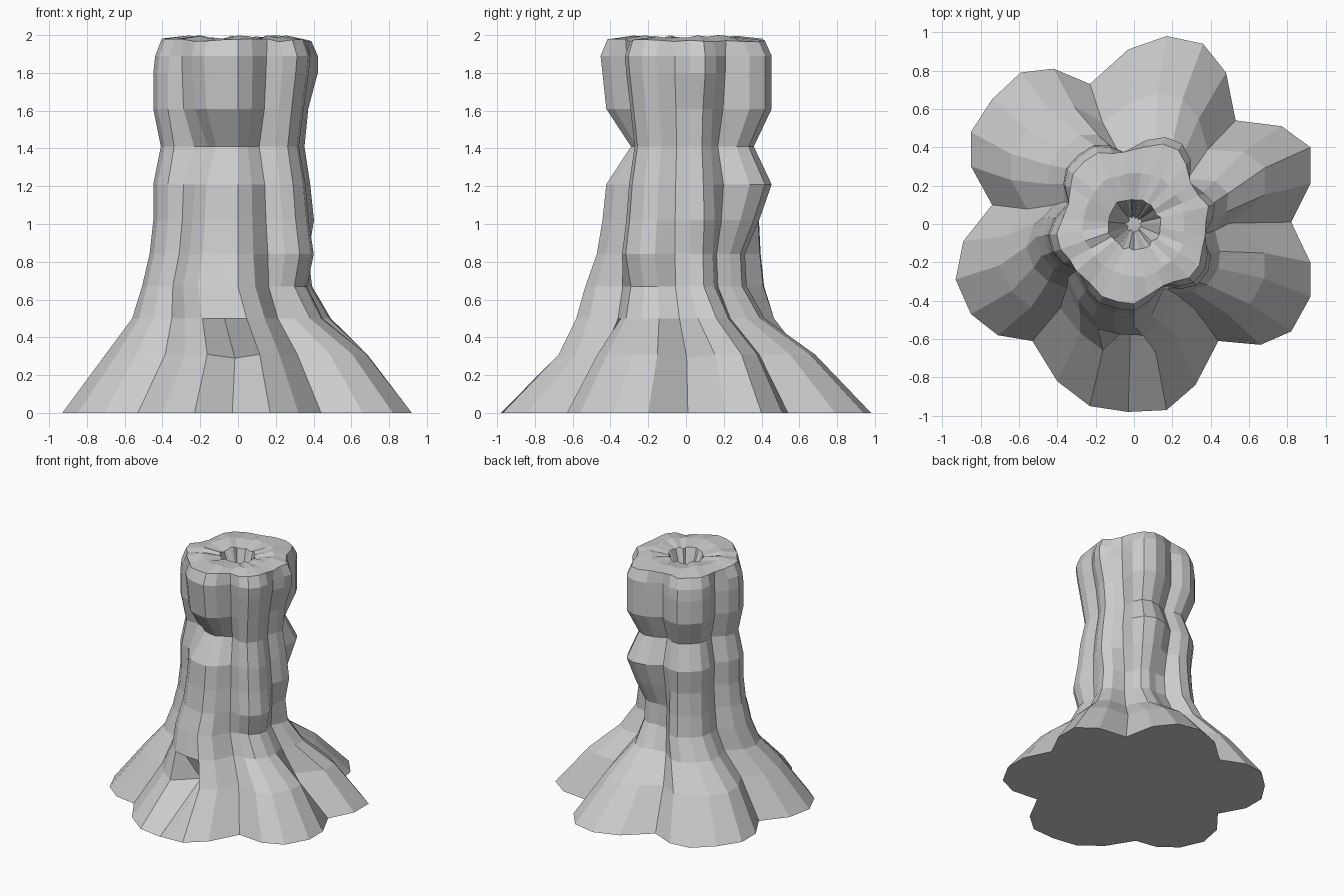
import bpy, bmesh, math, random
from mathutils import Matrix, Vector

if "Cube" in bpy.data.objects:
    bpy.data.objects.remove(bpy.data.objects["Cube"])

random.seed(4)

# Flower-shaped foot outline: six root lobes, valley points listed in VALLEYS
BASE = [(.92, .40), (.77, .51), (.53, .54), (.48, .79), (.36, .94), (.17, .98),
        (-.03, .91), (-.23, .73), (-.42, .81), (-.59, .79), (-.74, .65),
        (-.85, .48), (-.85, .30), (-.74, .10), (-.89, -.09), (-.93, -.29),
        (-.85, -.47), (-.71, -.58), (-.53, -.61), (-.40, -.82), (-.23, -.95),
        (-.03, -.98), (.17, -.97), (.32, -.84), (.44, -.61), (.66, -.63),
        (.82, -.56), (.92, -.38), (.92, -.20), (.82, .01), (.92, .21)]
VALLEYS = [2, 7, 13, 18, 24, 29]
N = len(BASE)

# Reach of each lobe at each height (right, back, back-left, left, front, front-right)
Z = [0, .31, .50, .67, .84, 1.02, 1.21, 1.41, 1.61, 1.80, 1.89]
REACH = [
    [.97, .72, .50, .39, .37, .40, .38, .35, .37, .42, .42],
    [.99, .69, .43, .34, .33, .41, .48, .38, .48, .48, .48],
    [.98, .74, .54, .46, .44, .43, .45, .38, .46, .46, .45],
    [.97, .73, .57, .51, .47, .45, .45, .41, .45, .45, .44],
    [.98, .68, .58, .53, .47, .44, .42, .29, .42, .44, .45],
    [1.0, .74, .50, .42, .46, .43, .41, .37, .40, .43, .44]]
TWIST = math.radians(-10)


def lobes_of(i):
    """Lobes that a point of the outline belongs to; valleys share two."""
    lobe = sum(i > v for v in VALLEYS) % 6
    return [lobe, (lobe + 1) % 6] if i in VALLEYS else [lobe]


def trunk_point(i, k):
    lobes = lobes_of(i)
    s = sum(REACH[l][k] / REACH[l][0] for l in lobes) / len(lobes)
    rise = min(1, max(0, (Z[k] - .3) / .37))
    if i in VALLEYS:                       # flutes a little shallower on the trunk
        s *= 1 + .03 * rise
    p = Matrix.Rotation(TWIST * rise, 3, 'Z') @ Vector((BASE[i][0] * s, BASE[i][1] * s, 0))
    p.z = Z[k]
    if k == 1 and i in (21, 29):           # small vent recesses, front and right
        p *= .68 if i == 21 else .82
        p.z = .29
    return p


def bridge(bm, a, b):
    for i in range(len(a)):
        j = (i + 1) % len(a)
        bm.faces.new((a[i], a[j], b[j], b[i]))


bm = bmesh.new()

# Fluted trunk and spreading roots
rings = [[bm.verts.new(trunk_point(i, k)) for i in range(N)] for k in range(len(Z))]

# Chipped rim
last = len(Z) - 1
rim = []
for i in range(N):
    p = trunk_point(i, last)
    p *= 1.02 if i in VALLEYS else .92
    p.z = 1.975 + random.uniform(-.012, .008)
    rim.append(bm.verts.new(p))
rings.append(rim)

# Flat crown, mouth of the chimney and the narrowing hole
for radius, z, jitter in ((.27, 1.99, .01), (.135, 1.97, .01), (.04, 1.7, .01)):
    ring = []
    for v in rim:
        d = Vector((v.co.x, v.co.y, 0)).normalized()
        r = radius + random.uniform(-jitter, jitter)
        ring.append(bm.verts.new((d.x * r, d.y * r, z + random.uniform(-jitter, jitter))))
    rings.append(ring)

for a, b in zip(rings, rings[1:]):
    bridge(bm, a, b)
bm.faces.new(list(reversed(rings[0])))
bm.faces.new(rings[-1])

bmesh.ops.recalc_face_normals(bm, faces=bm.faces)
mesh = bpy.data.meshes.new("fluted_chimney_stump")
bm.to_mesh(mesh)
bm.free()
obj = bpy.data.objects.new("fluted_chimney_stump", mesh)
bpy.context.collection.objects.link(obj)
